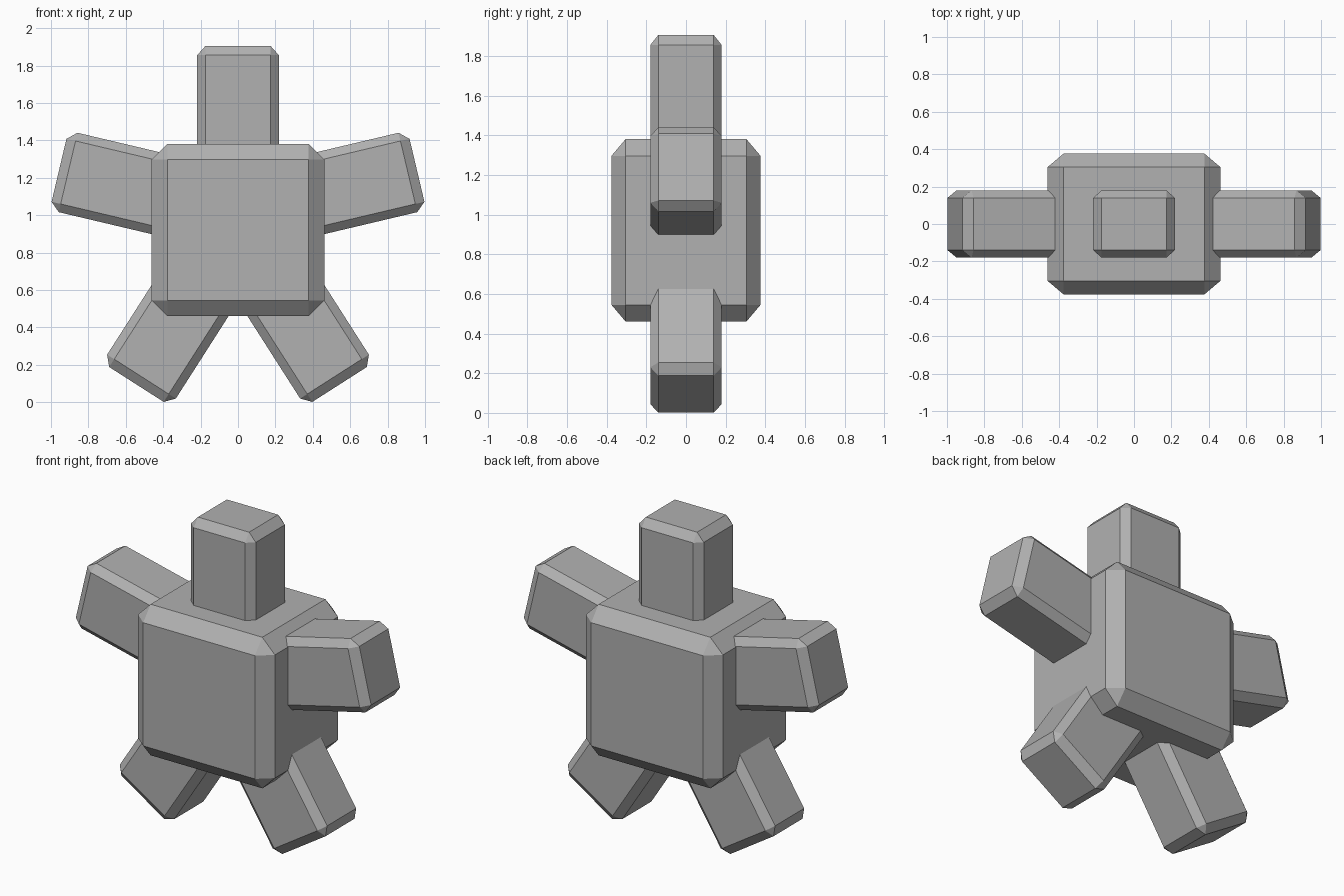
import bpy, bmesh
from math import radians
from mathutils import Matrix

if "Cube" in bpy.data.objects:
    bpy.data.objects.remove(bpy.data.objects["Cube"])

# Darker grey shared by all parts
grey = bpy.data.materials.new("dark_grey")
grey.diffuse_color = (0.44, 0.44, 0.44, 1)
grey.use_nodes = True
grey.node_tree.nodes["Principled BSDF"].inputs["Base Color"].default_value = grey.diffuse_color


def chamfer_box(name, size, chamfer, matrix):
    # Box with one-step chamfers of a separate width on each axis
    bm = bmesh.new()
    bmesh.ops.create_cube(bm, size=1)
    bmesh.ops.scale(bm, vec=[s / c for s, c in zip(size, chamfer)], verts=bm.verts)
    bmesh.ops.bevel(bm, geom=bm.edges[:], offset=1, offset_type='OFFSET',
                    segments=1, affect='EDGES')
    bmesh.ops.scale(bm, vec=chamfer, verts=bm.verts)
    bmesh.ops.recalc_face_normals(bm, faces=bm.faces)
    mesh = bpy.data.meshes.new(name)
    bm.to_mesh(mesh)
    bm.free()
    mesh.materials.clear()
    mesh.materials.append(grey)
    obj = bpy.data.objects.new(name, mesh)
    obj.matrix_world = matrix
    bpy.context.collection.objects.link(obj)
    return obj


def limb(name, tip_x, tip_z, tilt, length=0.64):
    # Block whose outer end is at the tip, leaning by tilt degrees from upright
    rot = Matrix.Rotation(radians(tilt), 4, 'Y')
    matrix = (Matrix.Translation((tip_x, 0, tip_z)) @ rot
              @ Matrix.Translation((0, 0, -length / 2)))
    return chamfer_box(name, (0.436, 0.36, length), (0.045, 0.04, 0.05), matrix)


# Torso
chamfer_box("body", (0.924, 0.752, 0.922), (0.085, 0.072, 0.085),
            Matrix.Translation((0, 0, 0.921)))

# Head
limb("head", 0, 1.906, 0)

# Arms and legs on both sides
for side, s in (("right", 1), ("left", -1)):
    limb(side + "_arm", s * 0.957, 1.240, s * 76.7)
    limb(side + "_leg", s * 0.543, 0.095, s * 147.4)
